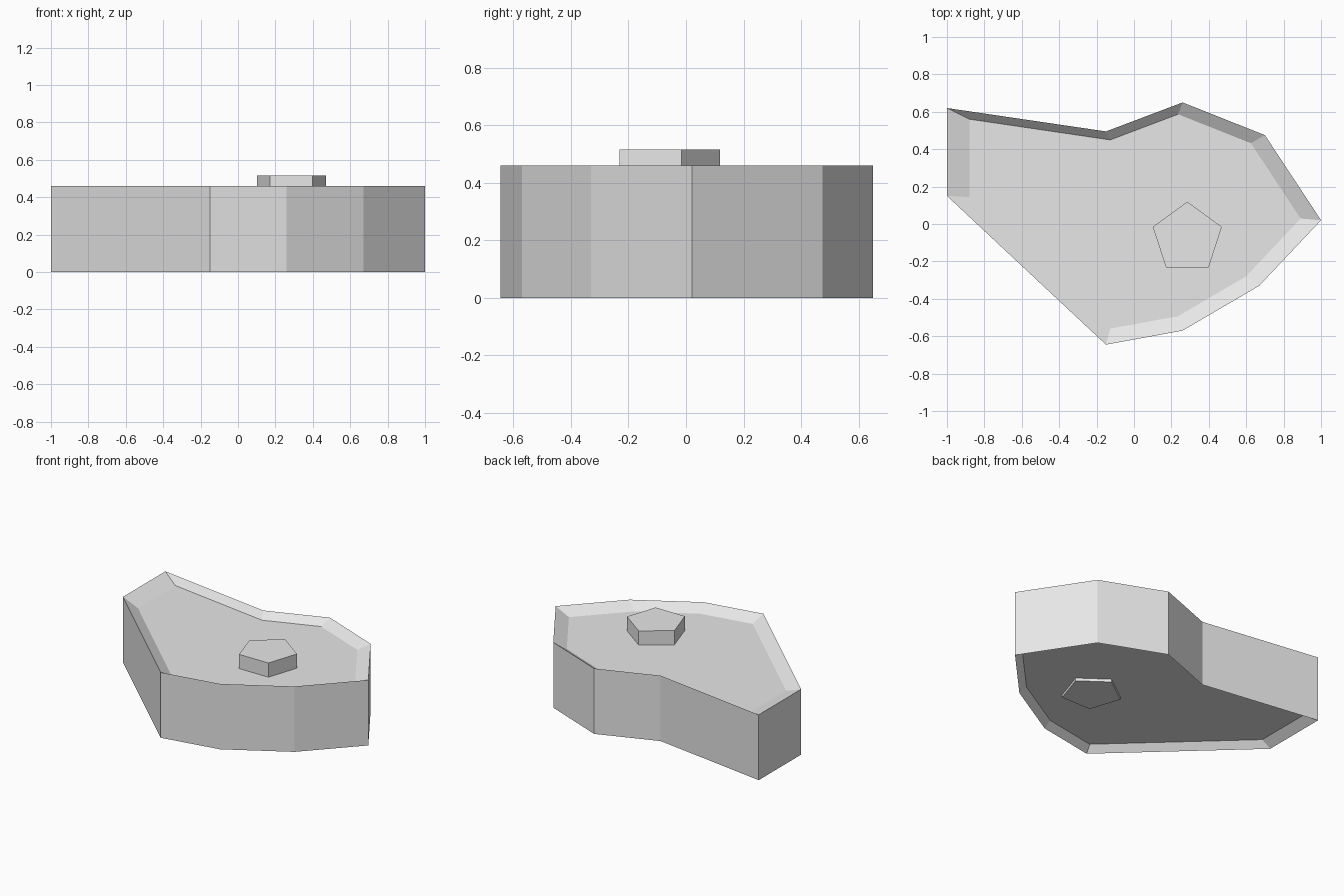
import bpy, bmesh, math

cube = bpy.data.objects.get("Cube")
if cube:
    bpy.data.objects.remove(cube, do_unlink=True)

grey = bpy.data.materials.new("light_grey")
grey.use_nodes = True
colour = (0.8, 0.8, 0.8, 1)
grey.diffuse_color = colour
grey.node_tree.nodes["Principled BSDF"].inputs["Base Color"].default_value = colour


def loft(name, rings):
    """Join equal-sided rings with flat quads and cap both ends."""
    bm = bmesh.new()
    loops = [[bm.verts.new(p) for p in ring] for ring in rings]
    n = len(loops[0])
    for low, high in zip(loops, loops[1:]):
        for i in range(n):
            j = (i + 1) % n
            bm.faces.new((low[i], low[j], high[j], high[i]))
    bm.faces.new(loops[0][::-1])
    bm.faces.new(loops[-1])
    bmesh.ops.recalc_face_normals(bm, faces=bm.faces)
    mesh = bpy.data.meshes.new(name)
    bm.to_mesh(mesh)
    bm.free()
    mesh.materials.append(grey)
    obj = bpy.data.objects.new(name, mesh)
    bpy.context.collection.objects.link(obj)
    return obj


# Angular block with a sloped recess in the top and in the underside
outline = [(-1, 0.62), (-1, 0.15), (-0.15, -0.645), (0.26, -0.57), (0.67, -0.33),
           (1, 0.02), (0.7, 0.475), (0.26, 0.65), (-0.15, 0.495)]
HEIGHT, DEPTH = 0.46, 0.045


def ring(scale, z):
    shift = (1 - scale) * 0.1
    return [(x * scale + shift / 2, y * scale + shift, z) for x, y in outline]


loft("body", [ring(0.94, DEPTH), ring(1, 0), ring(1, HEIGHT),
              ring(0.885, HEIGHT - DEPTH)])

# Five-sided peg standing through the floor
RADIUS = 0.194


def pentagon(z):
    angles = [math.pi / 2 + i * math.tau / 5 for i in range(5)]
    return [(0.285 + RADIUS * math.cos(a), -0.075 + RADIUS * math.sin(a), z)
            for a in angles]


loft("pentagon_peg", [pentagon(0.025), pentagon(0.515)])
